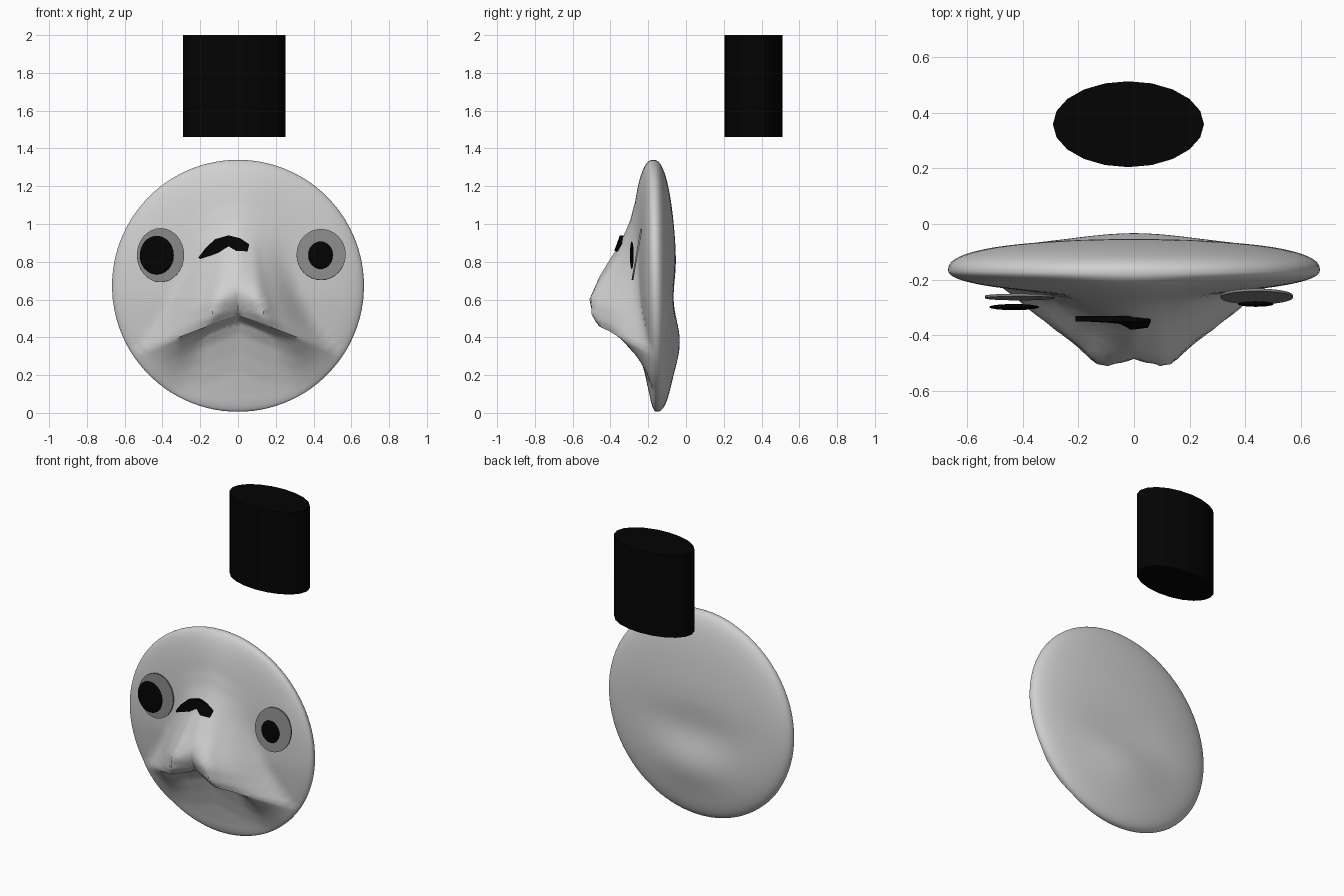
import bpy, bmesh, math
from mathutils import Matrix

if "Cube" in bpy.data.objects:
    bpy.data.objects.remove(bpy.data.objects["Cube"])


def material(name, v):
    m = bpy.data.materials.new(name)
    m.diffuse_color = (v, v, v, 1)
    m.use_nodes = True
    m.node_tree.nodes["Principled BSDF"].inputs["Base Color"].default_value = m.diffuse_color
    return m


PALE = material("pale grey", 0.63)
GREY = material("mid grey", 0.24)
BLACK = material("black", 0.001)


def finish(bm, name, mat, smooth=True):
    bmesh.ops.recalc_face_normals(bm, faces=bm.faces)
    me = bpy.data.meshes.new(name)
    bm.to_mesh(me)
    bm.free()
    me.materials.append(mat)
    ob = bpy.data.objects.new(name, me)
    bpy.context.collection.objects.link(ob)
    if smooth:
        bpy.context.view_layer.objects.active = ob
        ob.select_set(True)
        bpy.ops.object.shade_smooth_by_angle(angle=math.radians(50))
        ob.select_set(False)
    return ob


def interp(pts, t):
    if t <= pts[0][0]:
        return pts[0][1]
    for (a, u), (b, v) in zip(pts, pts[1:]):
        if t <= b:
            return u + (v - u) * (t - a) / (b - a)
    return pts[-1][1]


def clamp(t):
    return max(0.0, min(1.0, t))


# Head: round slab whose front carries the nose and the overhanging lip
R, CZ, LIP_Z, SLOPE = 0.667, 0.673, 0.52, 0.38
ABOVE = [(0, 0.9), (0.04, 1), (0.12, 1), (0.19, 0.8), (0.25, 0.59), (0.34, 0.34), (0.42, 0.18),
         (0.5, 0.06), (0.6, 0)]
UNDER = [(-0.3, 0), (-0.2, 0.05), (-0.1, 0.13), (-0.03, 0.27), (0, 0.9)]
CHEEK = [(-0.26, 0), (-0.18, 0.12), (-0.1, 0.38), (-0.04, 0.7), (0, 0.9)]
WIDE = [(0, 0.74), (0.155, 1), (0.18, 0.95), (0.23, 0.8), (0.3, 0.66), (0.36, 0.5),
        (0.43, 0.27), (0.5, 0.08), (0.57, 0)]


def roundness(x, z):
    return clamp(1 - (x * x + (z - CZ) ** 2) / R ** 2)


def rim_y(z):
    return -0.165 - 0.013 * (z - CZ)


def front_y(x, z):
    amp = 0.088 + 0.04 * math.exp(-(x / 0.22) ** 2)
    amp *= 0.52 + 0.48 * clamp((z - 0.1) / 0.5)
    d = z - (LIP_Z - SLOPE * abs(x))
    side = abs(x) * (1 + clamp(d / 0.4))
    wide = interp(WIDE, side)
    if side < 0.155:                      # the groove fades up the bridge
        wide += (1 - wide) * clamp((d - 0.03) / 0.25)
    if d > 0:
        lift = interp(ABOVE, d)
    else:                                 # sharp fold in the middle, soft at the cheeks
        t = clamp((abs(x) - 0.18) / 0.14)
        lift = interp(UNDER, d) * (1 - t) + interp(CHEEK, d) * t
    return rim_y(z) - amp * roundness(x, z) ** 0.45 - 0.235 * lift * wide


def back_y(x, z):
    q = roundness(x, z)
    swell = 0.03 * math.exp(-(x / 0.28) ** 2 - ((z - 0.34) / 0.15) ** 2)
    dent = 0.02 * math.exp(-(x / 0.4) ** 2 - ((z - 0.6) / 0.14) ** 2)
    return rim_y(z) + 0.117 * q ** 0.42 + (swell - dent) * q


def head():
    # spokes leave the middle of the lip, so that the lip edge runs along two of them
    fold = math.degrees(math.atan(SLOPE))
    right = [-90 + 4.5 * k for k in range(15)] + [-fold - 5, -fold - 2.5, -fold, -fold + 3]
    right += [-fold + 6 + (84 + fold) * k / 24 for k in range(24)]
    right = sorted(a for a in right if a < -fold - 8 or a > -fold - 5.1)
    angles = right + [90] + [180 - a for a in reversed(right[1:])]
    edge = []
    off = LIP_Z - CZ
    for a in angles:
        c, s = math.cos(math.radians(a)), math.sin(math.radians(a))
        t = -off * s + math.sqrt((off * s) ** 2 - off * off + R * R)
        edge.append((t * c, t * s))
    bm = bmesh.new()
    rings, seg, rim = 38, len(edge), None
    for fn in (front_y, back_y):
        prev = [bm.verts.new((0, fn(0, LIP_Z), LIP_Z))]
        for i in range(1, rings + 1):
            t = math.sin(math.pi / 2 * i / rings)
            if i == rings and rim:
                cur = rim
            else:
                cur = []
                for ex, ez in edge:
                    x, z = ex * t, LIP_Z + ez * t
                    cur.append(bm.verts.new((x, fn(x, z), z)))
            for k in range(seg):
                n = (k + 1) % seg
                if i == 1:
                    bm.faces.new((prev[0], cur[k], cur[n]))
                else:
                    bm.faces.new((prev[k], cur[k], cur[n], prev[n]))
            prev = cur
        rim = prev
    finish(bm, "head", PALE)


head()


# Eyes: thin oval discs facing forward, with flattened balls as pupils
def oval(name, centre, rx, rz, thick, mat, tilt=0, ball=False):
    bm = bmesh.new()
    if ball:
        bmesh.ops.create_uvsphere(bm, u_segments=32, v_segments=12, radius=1)
    else:
        bmesh.ops.create_cone(bm, cap_ends=True, segments=32, radius1=1, radius2=1, depth=2)
    m = (Matrix.Translation(centre) @ Matrix.Rotation(math.radians(90 + tilt), 4, 'X')
         @ Matrix.Diagonal((rx, rz, thick / 2, 1)))
    bmesh.ops.transform(bm, matrix=m, verts=bm.verts)
    finish(bm, name, mat)


oval("left_eye", (-0.41, -0.262, 0.835), 0.125, 0.143, 0.009, GREY, -3)
oval("right_eye", (0.44, -0.26, 0.838), 0.13, 0.137, 0.009, GREY, -10)
oval("left_pupil", (-0.43, -0.298, 0.835), 0.09, 0.102, 0.022, BLACK, ball=True)
oval("right_pupil", (0.437, -0.287, 0.835), 0.065, 0.073, 0.02, BLACK, ball=True)


# Brow: arched dark plate across the bridge of the nose
def brow():
    bm = bmesh.new()
    top = [(-0.21, 0.822), (-0.17, 0.875), (-0.12, 0.92), (-0.05, 0.94), (0.01, 0.925), (0.06, 0.892)]
    low = [(-0.2, 0.815), (-0.14, 0.835), (-0.1, 0.85), (-0.05, 0.882), (-0.01, 0.858), (0.05, 0.855)]

    def row(pts, off):
        return [bm.verts.new((x, min(-0.342, front_y(x, z) - 0.002) + off, z)) for x, z in pts]

    loops = [row(top, -0.008), row(low, -0.008), row(low, 0.012), row(top, 0.012)]
    for a, b in zip(loops, loops[1:] + loops[:1]):
        for k in range(len(a) - 1):
            bm.faces.new((a[k], a[k + 1], b[k + 1], b[k]))
    for k in (0, -1):
        bm.faces.new([loop[k] for loop in loops])
    finish(bm, "brow", BLACK, smooth=False)


brow()

# Hat: oval cylinder floating behind and above the head
bm = bmesh.new()
bmesh.ops.create_cone(bm, cap_ends=True, segments=20, radius1=1, radius2=1, depth=1)
bmesh.ops.transform(bm, verts=bm.verts, matrix=Matrix.Translation((-0.02, 0.358, 1.73))
                    @ Matrix.Diagonal((0.271, 0.154, 0.54, 1)))
finish(bm, "hat", BLACK)
